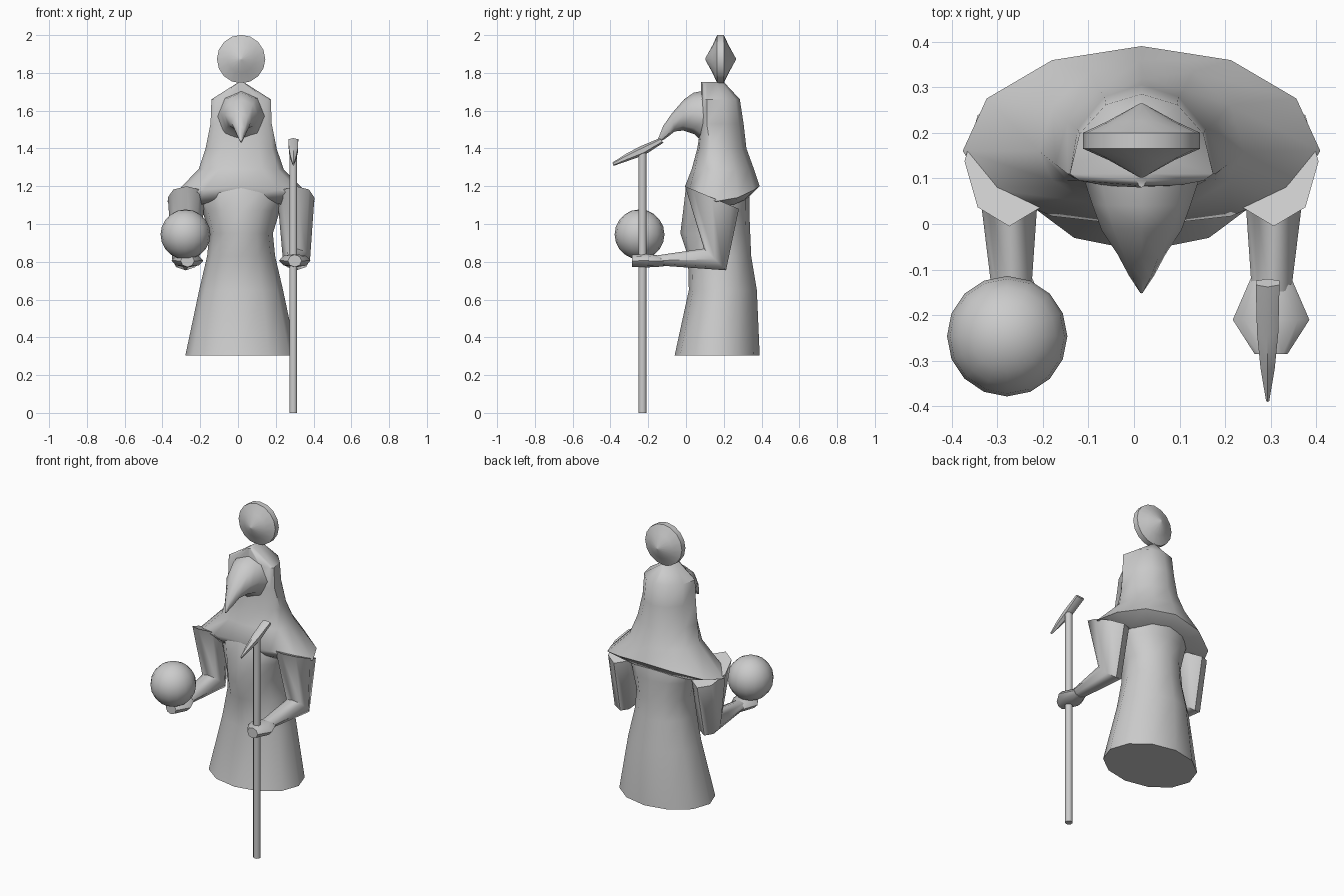
import bpy, bmesh, math
from mathutils import Vector

if "Cube" in bpy.data.objects:
    bpy.data.objects.remove(bpy.data.objects["Cube"])

CX = 0.0165  # body centre line


def finish(bm, name, angle=50):
    bmesh.ops.remove_doubles(bm, verts=bm.verts, dist=0.0005)
    bmesh.ops.recalc_face_normals(bm, faces=bm.faces)
    me = bpy.data.meshes.new(name)
    bm.to_mesh(me)
    bm.free()
    ob = bpy.data.objects.new(name, me)
    bpy.context.collection.objects.link(ob)
    bpy.ops.object.select_all(action='DESELECT')
    ob.select_set(True)
    bpy.context.view_layer.objects.active = ob
    bpy.ops.object.shade_smooth_by_angle(angle=math.radians(angle))
    return ob


def loft(name, rings, angle=50):
    """Skin equal-length rings of points and cap both ends."""
    bm = bmesh.new()
    vs = [[bm.verts.new(p) for p in r] for r in rings]
    n = len(vs[0])
    for a, b in zip(vs, vs[1:]):
        for i in range(n):
            j = (i + 1) % n
            bm.faces.new((a[i], a[j], b[j], b[i]))
    bm.faces.new(vs[0])
    bm.faces.new(vs[-1])
    return finish(bm, name, angle)


def level(z, rx, yf, ym, yb, drop=0.0, n=12):
    """Horizontal section: separate front and back half ellipses, sides may drop."""
    pts = []
    for i in range(n):
        t = math.tau * i / n
        c, s = math.cos(t), math.sin(t)
        y = ym + s * ((yb - ym) if s > 0 else (ym - yf))
        pts.append((CX + rx * c, y, z - drop * c * c))
    return pts


def slanted(x, hw, top, bottom, n=8):
    """Oval section between a top and a bottom (y, z) point with half width hw."""
    a, b = Vector((x, *top)), Vector((x, *bottom))
    mid, up = (a + b) / 2, (a - b) / 2
    return [mid + up * math.cos(math.tau * i / n)
            + Vector((hw * math.sin(math.tau * i / n), 0, 0)) for i in range(n)]


# robe
loft("robe", [level(*r) for r in (
    (0.305, 0.295, -0.06, 0.16, 0.39),
    (0.65, 0.222, 0.015, 0.18, 0.375),
    (0.83, 0.18, 0.01, 0.18, 0.345),
    (0.95, 0.168, -0.03, 0.18, 0.34),
    (1.07, 0.205, -0.015, 0.18, 0.335),
    (1.20, 0.25, 0.0, 0.18, 0.335),
    (1.30, 0.16, 0.05, 0.18, 0.30))])

# cape and hood
loft("hooded_cape", [level(*r) for r in (
    (1.14, 0.25, 0.02, 0.18, 0.33, 0.05),
    (1.20, 0.392, -0.005, 0.16, 0.39, 0.08),
    (1.29, 0.225, 0.03, 0.16, 0.36),
    (1.40, 0.188, 0.06, 0.13, 0.32),
    (1.53, 0.162, 0.08, 0.11, 0.305),
    (1.66, 0.157, 0.08, 0.11, 0.285),
    (1.752, 0.012, 0.08, 0.11, 0.20))])

# beaked head
loft("beaked_head", [slanted(CX, *r) for r in (
    (0.13, (0.12, 1.71), (0.10, 1.42)),
    (0.108, (0.04, 1.695), (0.045, 1.475)),
    (0.088, (-0.01, 1.66), (-0.015, 1.495)),
    (0.052, (-0.075, 1.585), (-0.06, 1.49)),
    (0.028, (-0.12, 1.52), (-0.105, 1.455)),
    (0.004, (-0.152, 1.44), (-0.145, 1.43)))])

# sleeves and hands, mirrored
for side, sx in (("left", -1), ("right", 1)):
    loft(side + "_sleeve", [slanted(CX + sx * x, *r) for x, *r in (
        (0.290, 0.098, (-0.005, 1.20), (0.28, 1.08)),
        (0.293, 0.072, (0.095, 0.87), (0.212, 0.755)),
        (0.284, 0.040, (-0.18, 0.83), (-0.18, 0.783)))])
    loft(side + "_hand", [slanted(CX + sx * 0.284, *r) for r in (
        (0.045, (-0.12, 0.83), (-0.12, 0.775)),
        (0.084, (-0.21, 0.842), (-0.21, 0.77)),
        (0.036, (-0.285, 0.838), (-0.285, 0.772)))])

# disc above the head, a flat double cone
loft("head_disc", [
    [(CX + r * math.cos(math.tau * i / 16), y, 1.873 + r * math.sin(math.tau * i / 16))
     for i in range(16)]
    for y, r in ((0.102, 0.004), (0.14, 0.072), (0.165, 0.128),
                 (0.20, 0.128), (0.225, 0.075), (0.264, 0.004))])

# orb on the left palm
bm = bmesh.new()
bmesh.ops.create_uvsphere(bm, u_segments=16, v_segments=10, radius=0.132)
bmesh.ops.translate(bm, verts=bm.verts, vec=(-0.278, -0.246, 0.945))
finish(bm, "orb")

# staff shaft and its slanted blade
loft("staff_shaft", [
    [(0.293 + 0.022 * math.cos(math.tau * (i + .5) / 8),
      -0.23 + 0.022 * math.sin(math.tau * (i + .5) / 8), z) for i in range(8)]
    for z in (0.0, 1.40)])
loft("staff_head", [slanted(0.293, *r, n=6) for r in (
    (0.030, (-0.138, 1.455), (-0.12, 1.43)),
    (0.027, (-0.245, 1.41), (-0.22, 1.365)),
    (0.018, (-0.32, 1.37), (-0.305, 1.335)),
    (0.004, (-0.39, 1.325), (-0.383, 1.308)))])
